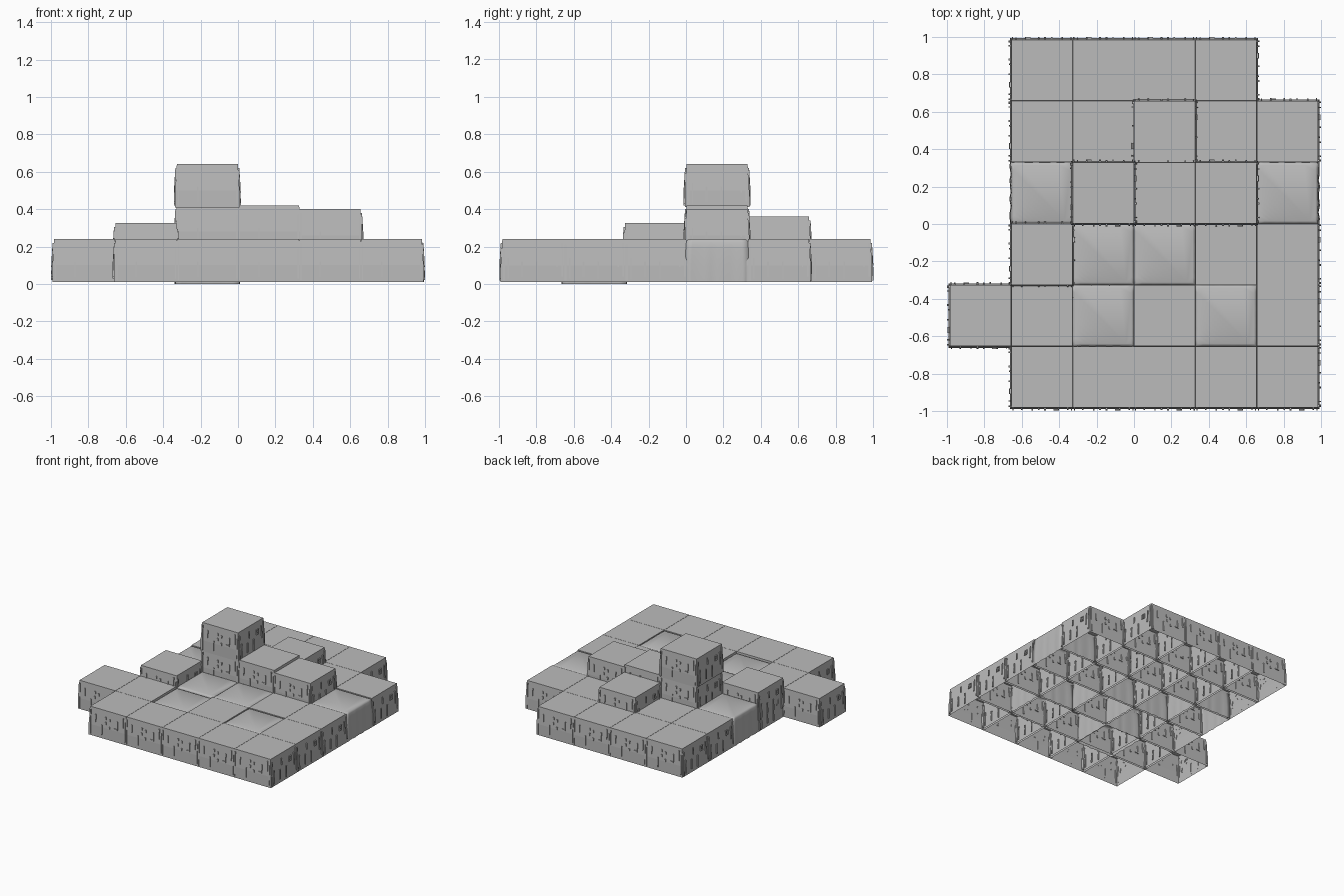
import bpy, bmesh, math
from mathutils import Vector

if "Cube" in bpy.data.objects:
    bpy.data.objects.remove(bpy.data.objects["Cube"])

STEP, DEPTH, TOP = 0.328, 0.23, 0.24

stone = bpy.data.materials.new("stone grey")
stone.diffuse_color = (0.5, 0.5, 0.5, 1)
stone.use_nodes = True
stone.node_tree.nodes["Principled BSDF"].inputs["Base Color"].default_value = stone.diffuse_color

# Wall profile: (drop below the top, half width)
SHARP = [(0.0, 0.163), (0.05, 0.166), (0.14, 0.172), (DEPTH, 0.172)]
SOFT = [(0.0, 0.15), (0.004, 0.159), (0.014, 0.164), (0.05, 0.167),
        (0.14, 0.171), (DEPTH, 0.171)]

# Thin relief plates on a wall: (u start, u end, drop start, drop end)
FRONT_PLATES = [(-.158, -.152, .02, .22), (-.113, -.105, .05, .11), (-.055, -.048, .12, .20),
                (-.022, -.012, .05, .07), (-.022, -.012, .09, .11), (.012, .022, .06, .08),
                (.012, .022, .12, .14), (.085, .092, .06, .13), (.062, .092, .12, .128),
                (.135, .142, .02, .10), (.155, .161, .05, .21)]
SIDE_PLATES = [(-.160, -.148, .03, .22), (-.135, -.128, .10, .21), (-.062, -.052, .12, .20),
               (-.035, -.027, .04, .09), (.018, .026, .12, .21), (.062, .092, .06, .066),
               (.062, .068, .06, .10), (.086, .092, .06, .10), (.062, .092, .094, .10),
               (.125, .132, .05, .15), (.152, .160, .02, .20)]


def half_width(drop):
    for (d0, h0), (d1, h1) in zip(SHARP, SHARP[1:]):
        if drop <= d1:
            return h0 + (h1 - h0) * (drop - d0) / (d1 - d0)
    return SHARP[-1][1]


def turned(u, out, z, side):
    a = side * math.pi / 2
    return Vector((u * math.cos(a) + out * math.sin(a), u * math.sin(a) - out * math.cos(a), z))


def add_plate(bm, side, u0, u1, d0, d1):
    # Small slab that follows the slope of the wall
    rim = []
    for lift in (-0.001, 0.007):
        rim.append([bm.verts.new(turned(u, half_width(d) + lift, -d, side))
                    for u, d in ((u0, d1), (u1, d1), (u1, d0), (u0, d0))])
    bm.faces.new(rim[1])
    for i in range(4):
        j = (i + 1) % 4
        bm.faces.new((rim[0][i], rim[0][j], rim[1][j], rim[1][i]))


def shell(name, profile, segments, ripple, smooth, plates):
    # Hollow block, open underneath, with its top at local z = 0
    bm = bmesh.new()
    rings = []
    for drop, half in profile:
        ring = []
        for side in range(4):
            for k in range(segments):
                t = 2 * k / segments - 1
                bump = ripple * math.sin(k * 2.4) * min(1, drop / 0.08) if k else 0
                ring.append(bm.verts.new(turned(t * half, half + bump, -drop, side)))
        rings.append(ring)
    bm.faces.new(rings[0])
    n = len(rings[0])
    for upper, lower in zip(rings, rings[1:]):
        for i in range(n):
            j = (i + 1) % n
            bm.faces.new((lower[i], lower[j], upper[j], upper[i]))
    if plates:
        for side in range(4):
            for p in (SIDE_PLATES if side % 2 else FRONT_PLATES):
                add_plate(bm, side, *p)
    for f in bm.faces:
        f.smooth = smooth
    mesh = bpy.data.meshes.new(name)
    bm.to_mesh(mesh)
    bm.free()
    mesh.materials.append(stone)
    return mesh


sharp_mesh = shell("sharp_block", SHARP, 1, 0, False, True)
soft_mesh = shell("soft_block", SOFT, 10, 0.004, True, False)


def place(name, mesh, col, row, top):
    ob = bpy.data.objects.new(name, mesh)
    ob.location = (-0.82 + STEP * col, -0.818 + STEP * row, top)
    bpy.context.collection.objects.link(ob)


# Ground layer of blocks
cells = [(c, r) for r in range(6) for c in range(1, 6) if (c, r) != (5, 5)] + [(0, 1)]
soft_cells = {(1, 3), (5, 3), (2, 2), (3, 2), (2, 1), (4, 1)}
for c, r in cells:
    soft = (c, r) in soft_cells
    top = DEPTH if (c, r) == (2, 1) else TOP
    place("soft_base_block" if soft else "base_block", soft_mesh if soft else sharp_mesh, c, r, top)

# Raised blocks and the tower
for name, c, r, top in [("raised_block", 1, 2, 0.325), ("raised_block", 3, 3, 0.42),
                        ("raised_block", 4, 3, 0.40), ("raised_block", 3, 4, 0.36),
                        ("tower_middle", 2, 3, 0.42), ("tower_top", 2, 3, 0.64)]:
    place(name, sharp_mesh, c, r, top)
